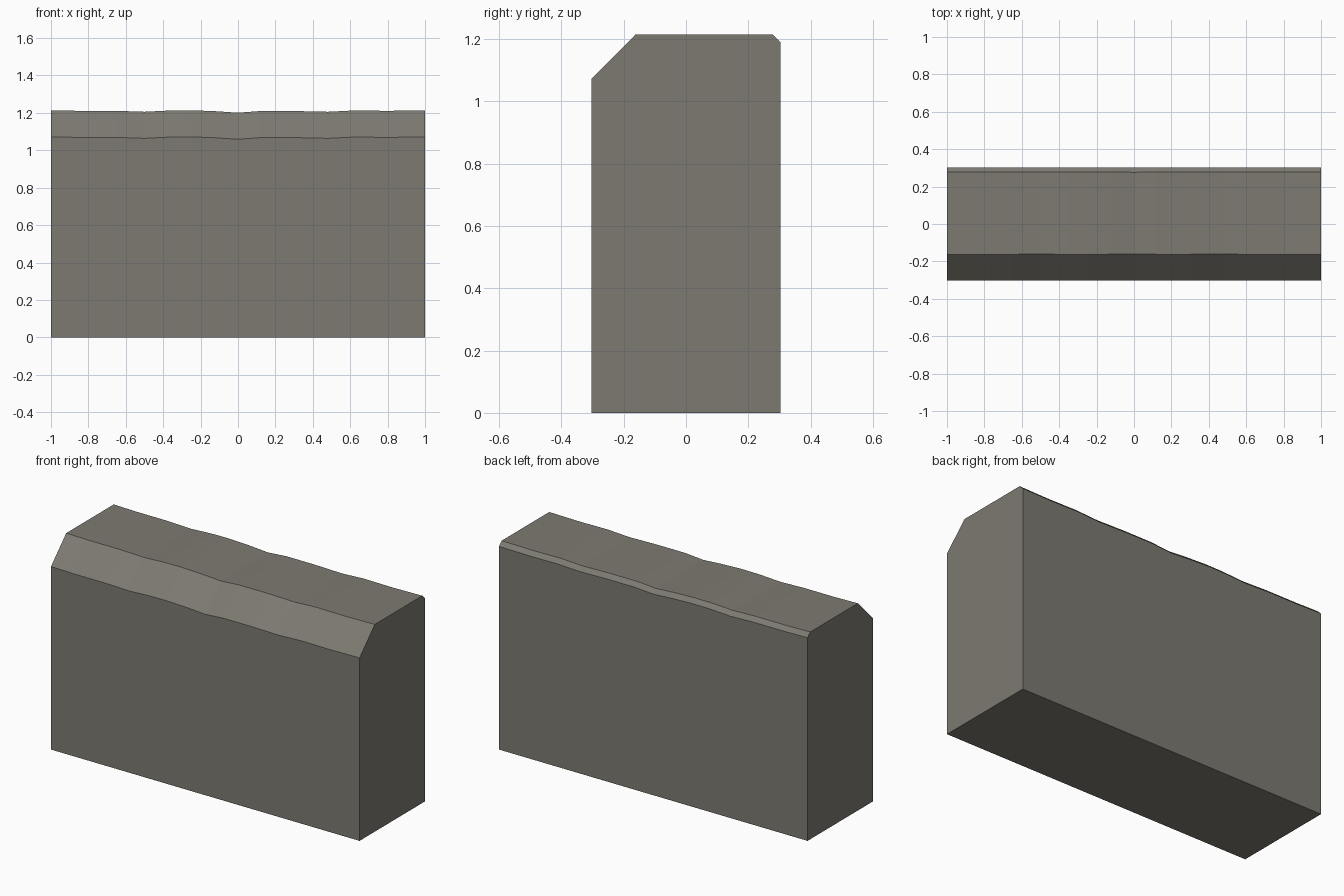
import bpy
import bmesh

if "Cube" in bpy.data.objects:
    bpy.data.objects.remove(bpy.data.objects["Cube"])

# Worn stone colour
stone = bpy.data.materials.new("grey_brown_stone")
stone.diffuse_color = (0.205, 0.195, 0.165, 1.0)
stone.use_nodes = True
stone.node_tree.nodes["Principled BSDF"].inputs["Base Color"].default_value = stone.diffuse_color

# End profile (y, z): low front wall, wide front chamfer, small back chamfer
profile = [(-0.303, 0), (0.303, 0), (0.303, 1.19), (0.278, 1.214),
           (-0.162, 1.214), (-0.303, 1.072)]

# Stations along the wall: (x, wear of the top)
stations = [(-1, 0), (-0.85, .003), (-0.65, .003), (-0.5, .008), (-0.36, .001),
            (-0.25, 0), (-0.12, .005), (0, .013), (0.12, .004), (0.3, .004),
            (0.48, .008), (0.62, .001), (0.8, .003), (1, 0)]

# Wall block lofted through the stations
bm = bmesh.new()
rings = []
for x, wear in stations:
    rings.append([bm.verts.new((x, y * (1 - 0.4 * wear if z > 1 else 1), z - (wear if z > 1 else 0)))
                  for y, z in profile])
n = len(profile)
for a, b in zip(rings, rings[1:]):
    for i in range(n):
        j = (i + 1) % n
        bm.faces.new((a[i], a[j], b[j], b[i]))
bm.faces.new(rings[0])
bm.faces.new(rings[-1])
bmesh.ops.recalc_face_normals(bm, faces=bm.faces[:])

mesh = bpy.data.meshes.new("wall_block")
bm.to_mesh(mesh)
bm.free()
mesh.materials.append(stone)
wall = bpy.data.objects.new("wall_block", mesh)
bpy.context.collection.objects.link(wall)
